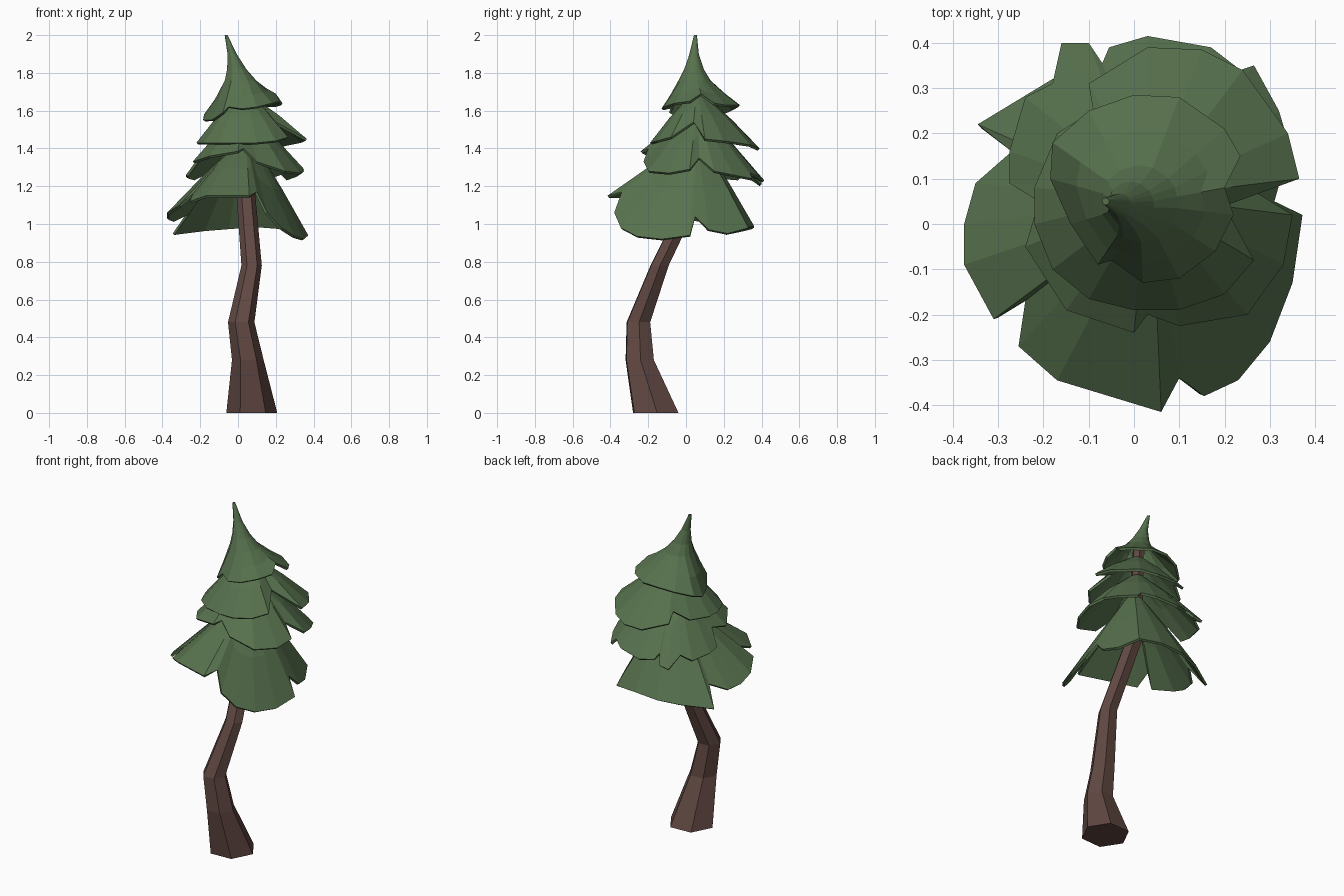
import bpy, math
from mathutils import Vector


def material(name, rgb):
    m = bpy.data.materials.new(name)
    m.diffuse_color = (*rgb, 1)
    return m


GREEN = material("needles", (0.095, 0.165, 0.075))
BROWN = material("bark", (0.12, 0.065, 0.055))


def make(name, rings, mat, caps):
    """Bridge rings of equal length, listed bottom to top, counter-clockwise."""
    n = len(rings[0])
    faces = [(k * n + j, k * n + (j + 1) % n, (k + 1) * n + (j + 1) % n, (k + 1) * n + j)
             for k in range(len(rings) - 1) for j in range(n)]
    last = (len(rings) - 1) * n
    faces.append(tuple(range(last, last + n)))
    if caps:
        faces.append(tuple(reversed(range(n))))
    me = bpy.data.meshes.new(name)
    me.from_pydata([v for r in rings for v in r], [], faces)
    me.materials.append(mat)
    ob = bpy.data.objects.new(name, me)
    bpy.context.collection.objects.link(ob)
    return ob


def tier(name, rim, spine, bulge=0.01):
    """Lobed skirt: drapes from small round rings (x, y, z, radius) out to the rim."""
    rim = [Vector(p) for p in rim]
    rings = []
    for x, y, z, r in spine:
        ring = []
        for p in rim:
            a = math.atan2(p.y - y, p.x - x)
            ring.append(Vector((x + r * math.cos(a), y + r * math.sin(a), z)))
        rings.append(ring)
    mid = [(a + b) / 2 + Vector((0, 0, bulge)) for a, b in zip(rim, rings[0])]
    ob = make(name, [rim, mid] + rings, GREEN, False)
    s = ob.modifiers.new("thickness", "SOLIDIFY")
    s.thickness = 0.014
    s.offset = -1


# Crooked hexagonal trunk
path = [(0.073, -0.16, 0, 0.135), (0.052, -0.245, 0.28, 0.084), (0.017, -0.252, 0.48, 0.07),
        (0.072, -0.14, 0.78, 0.054), (0.042, 0.04, 1.15, 0.05), (0.03, 0.055, 1.4, 0.04),
        (0.02, 0.06, 1.74, 0.032)]
angles = [math.radians(3 + 60 * i) for i in range(6)]
make("trunk", [[(x + r * math.cos(a), y + r * math.sin(a), z) for a in angles]
               for x, y, z, r in path], BROWN, True)

# Skirts of foliage; inward points on each rim are the splits between lobes
tier("foliage_bottom", [
    (0.31, 0.05, 1.04), (0.33, 0.12, 0.97), (0.3, 0.22, 0.95), (0.24, 0.33, 0.98),
    (0.1, 0.36, 0.99), (-0.05, 0.36, 0.98), (-0.18, 0.32, 0.97), (-0.345, 0.22, 0.95),
    (-0.27, 0.16, 1.06), (-0.35, 0.09, 1.02), (-0.375, 0, 1.03), (-0.375, -0.09, 1.06),
    (-0.31, -0.21, 1.1), (-0.24, -0.17, 1.16), (-0.255, -0.27, 1.12), (-0.17, -0.345, 1.15),
    (0.06, -0.415, 1.15), (0.1, -0.34, 1.17), (0.155, -0.38, 1.06), (0.23, -0.345, 0.98),
    (0.3, -0.26, 0.935), (0.35, -0.13, 0.92), (0.372, 0.02, 0.94)],
    [(0.04, 0.05, 1.42, 0.05)])

tier("foliage_lower_middle", [
    (0.27, 0.07, 1.35), (0.35, 0.15, 1.28), (0.32, 0.25, 1.26), (0.265, 0.35, 1.24),
    (0.235, 0.34, 1.27), (0.17, 0.39, 1.25), (0.03, 0.415, 1.23), (-0.055, 0.39, 1.24),
    (-0.07, 0.355, 1.27), (-0.1, 0.4, 1.22), (-0.16, 0.4, 1.21), (-0.18, 0.31, 1.27),
    (-0.24, 0.28, 1.24), (-0.275, 0.16, 1.25), (-0.275, 0.09, 1.26), (-0.21, 0.05, 1.35),
    (-0.24, -0.05, 1.33), (-0.15, -0.19, 1.36), (0, -0.24, 1.385), (0.03, -0.2, 1.4),
    (0.1, -0.225, 1.33), (0.25, -0.2, 1.28), (0.33, -0.09, 1.27), (0.35, 0.02, 1.29)],
    [(0.03, 0.06, 1.56, 0.045)], 0.015)

tier("foliage_upper_middle", [
    (0.2, 0.04, 1.54), (0.365, 0.1, 1.45), (0.34, 0.2, 1.44), (0.24, 0.34, 1.42),
    (0.15, 0.385, 1.4), (0.03, 0.39, 1.4), (-0.1, 0.31, 1.44), (-0.09, 0.25, 1.49),
    (-0.17, 0.2, 1.44), (-0.22, 0.08, 1.43), (-0.22, 0, 1.43), (-0.18, -0.1, 1.43),
    (-0.1, -0.165, 1.43), (0, -0.19, 1.43), (0.1, -0.19, 1.43), (0.2, -0.155, 1.44),
    (0.265, -0.08, 1.46)],
    [(0.03, 0.06, 1.68, 0.04)])

# Top cone with a bent spike
tier("foliage_top", [
    (0.2, 0.08, 1.69), (0.235, 0.15, 1.64), (0.2, 0.21, 1.63), (0.1, 0.28, 1.63),
    (0, 0.285, 1.63), (-0.1, 0.25, 1.61), (-0.18, 0.18, 1.58), (-0.185, 0.1, 1.55),
    (-0.14, 0, 1.55), (-0.08, -0.09, 1.59), (-0.05, -0.08, 1.62), (0.02, -0.13, 1.61),
    (0.1, -0.12, 1.62), (0.18, -0.06, 1.64), (0.22, 0.02, 1.65)],
    [(0.012, 0.045, 1.76, 0.085), (-0.008, 0.042, 1.82, 0.052), (-0.032, 0.043, 1.9, 0.025),
     (-0.063, 0.05, 2.0, 0.008)], -0.005)
